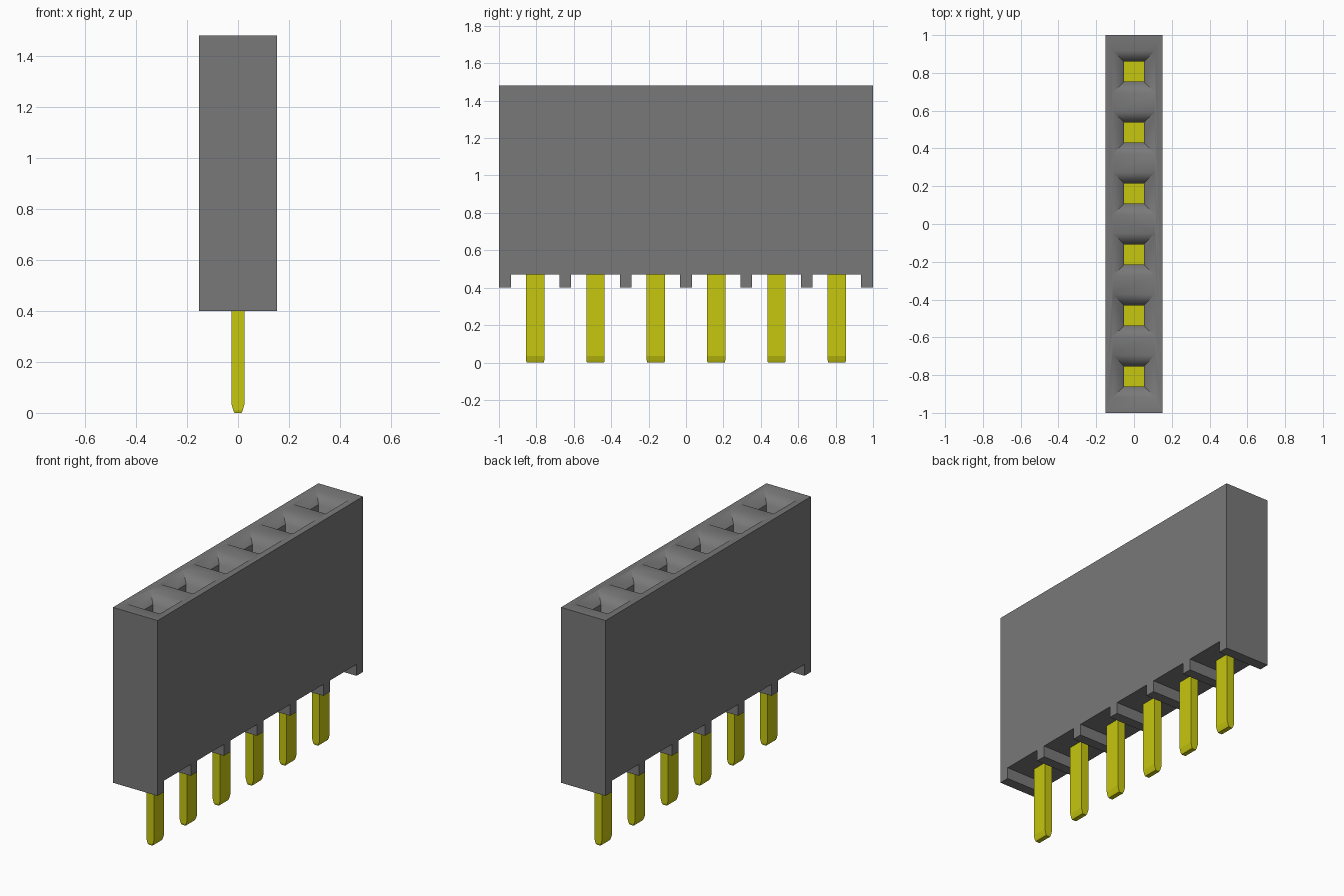
import bpy, bmesh, math

if "Cube" in bpy.data.objects:
    bpy.data.objects.remove(bpy.data.objects["Cube"])

HALF_W, TOP, FOOT, NOTCH = 0.152, 1.48, 0.40, 0.47
PITCH, COUNT = 0.3225, 6
PIN_Y = [(i - (COUNT - 1) / 2) * PITCH for i in range(COUNT)]


def material(name, rgb):
    m = bpy.data.materials.new(name)
    m.use_nodes = True
    m.diffuse_color = (*rgb, 1)
    m.node_tree.nodes["Principled BSDF"].inputs["Base Color"].default_value = (*rgb, 1)
    return m


GREY = material("grey plastic", (0.19, 0.19, 0.19))
YELLOW = material("yellow metal", (0.57, 0.57, 0.005))


def make_object(name, bm, mat):
    bmesh.ops.recalc_face_normals(bm, faces=bm.faces)
    mesh = bpy.data.meshes.new(name)
    bm.to_mesh(mesh)
    bm.free()
    mesh.materials.append(mat)
    ob = bpy.data.objects.new(name, mesh)
    bpy.context.collection.objects.link(ob)
    return ob


def loft(bm, cy, rings):
    """Closed rectangular loft; each ring is (half x, half y, z)."""
    loops = [[bm.verts.new((sx * hx, cy + sy * hy, z))
              for sx, sy in ((-1, -1), (1, -1), (1, 1), (-1, 1))] for hx, hy, z in rings]
    bm.faces.new(loops[0])
    bm.faces.new(loops[-1])
    for a, b in zip(loops, loops[1:]):
        for i in range(4):
            j = (i + 1) % 4
            bm.faces.new((a[i], a[j], b[j], b[i]))


# Housing: side profile with a notch under every contact, extruded across x
profile = [(-1, TOP), (-1, FOOT)]
for y in PIN_Y:
    profile += [(y - 0.13, FOOT), (y - 0.13, NOTCH), (y + 0.13, NOTCH), (y + 0.13, FOOT)]
profile += [(1, FOOT), (1, TOP)]
bm = bmesh.new()
side = bm.faces.new([bm.verts.new((-HALF_W, y, z)) for y, z in profile])
ext = bmesh.ops.extrude_face_region(bm, geom=[side])
bmesh.ops.translate(bm, vec=(2 * HALF_W, 0, 0),
                    verts=[v for v in ext["geom"] if isinstance(v, bmesh.types.BMVert)])
housing = make_object("housing", bm, GREY)

# Square sockets with funnel mouths
bm = bmesh.new()
for y in PIN_Y:
    loft(bm, y, [(0.052, 0.053, 0.60), (0.052, 0.053, TOP - 0.05), (0.136, 0.136, TOP + 0.02)])
cutter = make_object("socket_cutter", bm, GREY)
cutter.hide_render = True
mod = housing.modifiers.new("sockets", "BOOLEAN")
mod.operation, mod.solver, mod.object = "DIFFERENCE", "EXACT", cutter
bpy.context.view_layer.objects.active = housing
housing.select_set(True)
bpy.ops.object.modifier_apply(modifier=mod.name)
bpy.data.objects.remove(cutter)
bpy.ops.object.shade_smooth_by_angle(angle=math.radians(50))

# Contacts: a flat leg with a tapered tip, and a pad closing the socket floor
for n, y in enumerate(PIN_Y, 1):
    bm = bmesh.new()
    loft(bm, y, [(0.014, 0.046, 0), (0.019, 0.049, 0.012), (0.026, 0.049, 0.036),
                 (0.026, 0.049, 0.58)])
    loft(bm, y, [(0.052, 0.053, 0.58), (0.052, 0.053, 0.62)])
    make_object(f"contact_{n}", bm, YELLOW)
